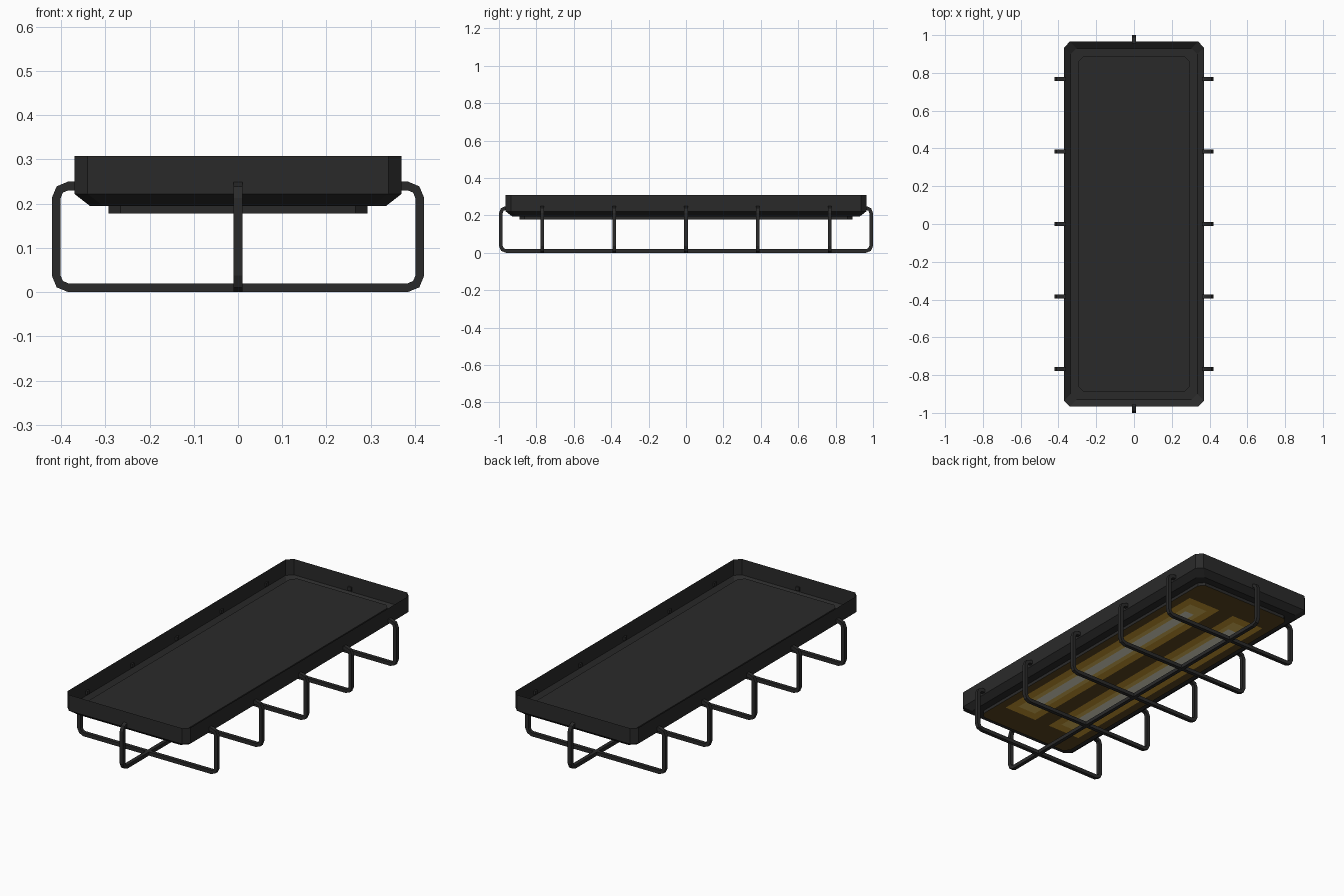
import bpy, bmesh, math

if "Cube" in bpy.data.objects:
    bpy.data.objects.remove(bpy.data.objects["Cube"])


def material(name, r, g, b):
    lin = lambda c: ((c / 255 + 0.055) / 1.055) ** 2.4 if c > 10 else c / 255 / 12.92
    m = bpy.data.materials.new(name)
    m.diffuse_color = (lin(r), lin(g), lin(b), 1)
    m.use_nodes = True
    m.node_tree.nodes["Principled BSDF"].inputs["Base Color"].default_value = m.diffuse_color
    return m


METAL = material("dark metal", 42, 42, 42)
BROWN = material("dark brown glass", 90, 70, 32)
GOLD = material("gold glass", 204, 156, 50)
YELLOW = material("warm yellow glass", 226, 190, 92)
PALE = material("pale glow", 240, 236, 214)


def octagon(bm, hx, hy, c, z):
    """Ring of a rectangle with cut corners."""
    pts = [(hx, -hy + c), (hx, hy - c), (hx - c, hy), (-hx + c, hy),
           (-hx, hy - c), (-hx, -hy + c), (-hx + c, -hy), (hx - c, -hy)]
    return [bm.verts.new((x, y, z)) for x, y in pts]


def finish(bm, name, mats):
    me = bpy.data.meshes.new(name)
    bm.to_mesh(me)
    bm.free()
    for m in mats:
        me.materials.append(m)
    ob = bpy.data.objects.new(name, me)
    bpy.context.collection.objects.link(ob)
    return ob


def loft(name, specs, cap):
    bm = bmesh.new()
    rings = [octagon(bm, *s) for s in specs]
    for a, b in zip(rings, rings[1:]):
        for i in range(8):
            j = (i + 1) % 8
            bm.faces.new((a[j], a[i], b[i], b[j]))
    if cap:
        bm.faces.new(rings[0])
    return finish(bm, name, [METAL])


# Open tray housing: wall, sloped underside, flat flange
loft("housing", [(0.37, 0.965, 0.03, 0.308), (0.37, 0.965, 0.03, 0.222),
                 (0.335, 0.93, 0.03, 0.195), (0.293, 0.89, 0.027, 0.195)], False)
# Lamp body standing in the tray and projecting below it
loft("lamp_body", [(0.293, 0.89, 0.027, 0.25), (0.293, 0.89, 0.027, 0.178)], True)

# Glowing lens underneath, cut into bands for the two tubes
TUBE_X = 0.145
BANDS = [(0.028, 0.62, 3), (0.055, 0.69, 2), (0.10, 0.74, 1)]  # half width, half length, slot
bm = bmesh.new()
bm.faces.new(list(reversed(octagon(bm, 0.293, 0.89, 0.027, 0.178))))


def cut(co, no):
    bmesh.ops.bisect_plane(bm, geom=bm.verts[:] + bm.edges[:] + bm.faces[:],
                           plane_co=co, plane_no=no)


for w, l, _ in BANDS:
    for s in (-1, 1):
        cut((0, s * l, 0), (0, 1, 0))
        for t in (-1, 1):
            cut((s * TUBE_X + t * w, 0, 0), (1, 0, 0))
for f in bm.faces:
    c = f.calc_center_median()
    f.material_index = next((k for w, l, k in BANDS
                             if abs(abs(c.x) - TUBE_X) < w and abs(c.y) < l), 0)
finish(bm, "lens", [BROWN, GOLD, YELLOW, PALE])


# Wire guard: bent square bars whose ends pass through the housing walls
H = 0.01  # half thickness of the bar


def bend(half, end, off):
    """Half-hoop path, offset outward by off."""
    r, z0, z1 = 0.027, 0.01, 0.24
    pts = [(end, z1 + off)]
    for zc, start in ((z1 - r, 90), (z0 + r, 0)):
        for k in range(3):
            a = math.radians(start - 45 * k)
            pts.append((half - r + (r + off) * math.cos(a), zc + (r + off) * math.sin(a)))
    return pts + [(-u, z) for u, z in reversed(pts)]


def hoop(name, half, end, place):
    bm = bmesh.new()
    rows = [[bm.verts.new(place(u, w, z)) for u, z in bend(half, end, off)]
            for off, w in ((H, -H), (H, H), (-H, H), (-H, -H))]
    n = len(rows[0])
    for k in range(4):
        a, b = rows[k], rows[(k + 1) % 4]
        for i in range(n - 1):
            bm.faces.new((a[i], a[i + 1], b[i + 1], b[i]))
    for i in (0, n - 1):
        bm.faces.new([r[i] for r in rows])
    bmesh.ops.recalc_face_normals(bm, faces=bm.faces[:])
    finish(bm, name, [METAL])


for i in range(-2, 3):
    hoop(f"cross_guard_{i + 3}", 0.411, 0.36, lambda u, w, z: (u, i * 0.384 + w, z))
hoop("long_guard", 0.99, 0.955, lambda u, w, z: (w, u, z))
